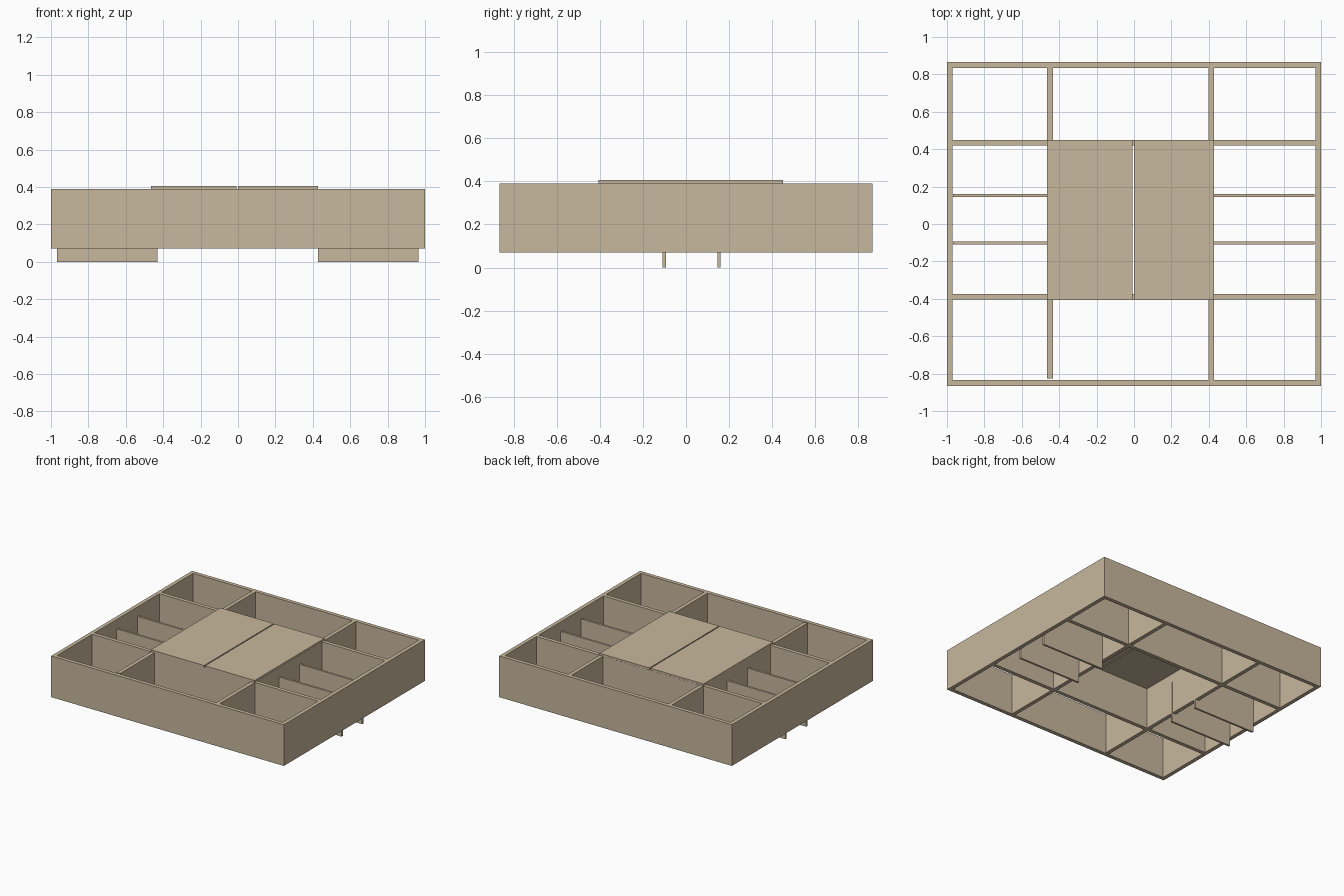
import bpy, bmesh

if "Cube" in bpy.data.objects:
    bpy.data.objects.remove(bpy.data.objects["Cube"])

wood = bpy.data.materials.new("plywood")
wood.diffuse_color = (0.58, 0.48, 0.34, 1)
wood.use_nodes = True
wood.node_tree.nodes["Principled BSDF"].inputs["Base Color"].default_value = wood.diffuse_color

Z0, Z1 = 0.07, 0.39      # frame bottom and top
T = 0.03                 # board thickness
X, Y = 1.0, 0.865        # outer half sizes


def board(name, x0, x1, y0, y1, z0=Z0, z1=Z1):
    """Axis-aligned board between two corners."""
    bm = bmesh.new()
    bmesh.ops.create_cube(bm, size=1)
    for v in bm.verts:
        v.co = (x1 if v.co.x > 0 else x0,
                y1 if v.co.y > 0 else y0,
                z1 if v.co.z > 0 else z0)
    mesh = bpy.data.meshes.new(name)
    bm.to_mesh(mesh)
    bm.free()
    mesh.materials.append(wood)
    obj = bpy.data.objects.new(name, mesh)
    bpy.context.collection.objects.link(obj)
    return obj


# Outer frame
board("frame_front", -X, X, -Y, -Y + T)
board("frame_back", -X, X, Y - T, Y)
board("frame_left", -X, -X + T, -Y + T, Y - T)
board("frame_right", X - T, X, -Y + T, Y - T)

# Cross rails running left to right
board("cross_rail_front", -X + T, X - T, -0.404, -0.374)
board("cross_rail_back", -X + T, X - T, 0.42, 0.45)

# Long dividers, cut between the rails; the left one stops short of the front
for name, x0, front in (("left", -0.464, -0.826), ("right", 0.398, -Y + T)):
    spans = (("front", front, -0.404), ("middle", -0.374, 0.42), ("back", 0.45, Y - T))
    for part, y0, y1 in spans:
        board(f"divider_{name}_{part}", x0, x0 + T, y0, y1)

# Lowered boards that act as feet in the side bays
for row, y0 in (("front", -0.109), ("back", 0.145)):
    board(f"foot_board_left_{row}", -0.967, -0.431, y0, y0 + 0.016, 0, 0.32)
    board(f"foot_board_right_{row}", 0.428, 0.966, y0, y0 + 0.016, 0, 0.32)

# Two top panels with a narrow gap
board("top_panel_left", -0.465, -0.008, -0.405, 0.449, Z1, 0.405)
board("top_panel_right", 0.0, 0.427, -0.405, 0.449, Z1, 0.405)
